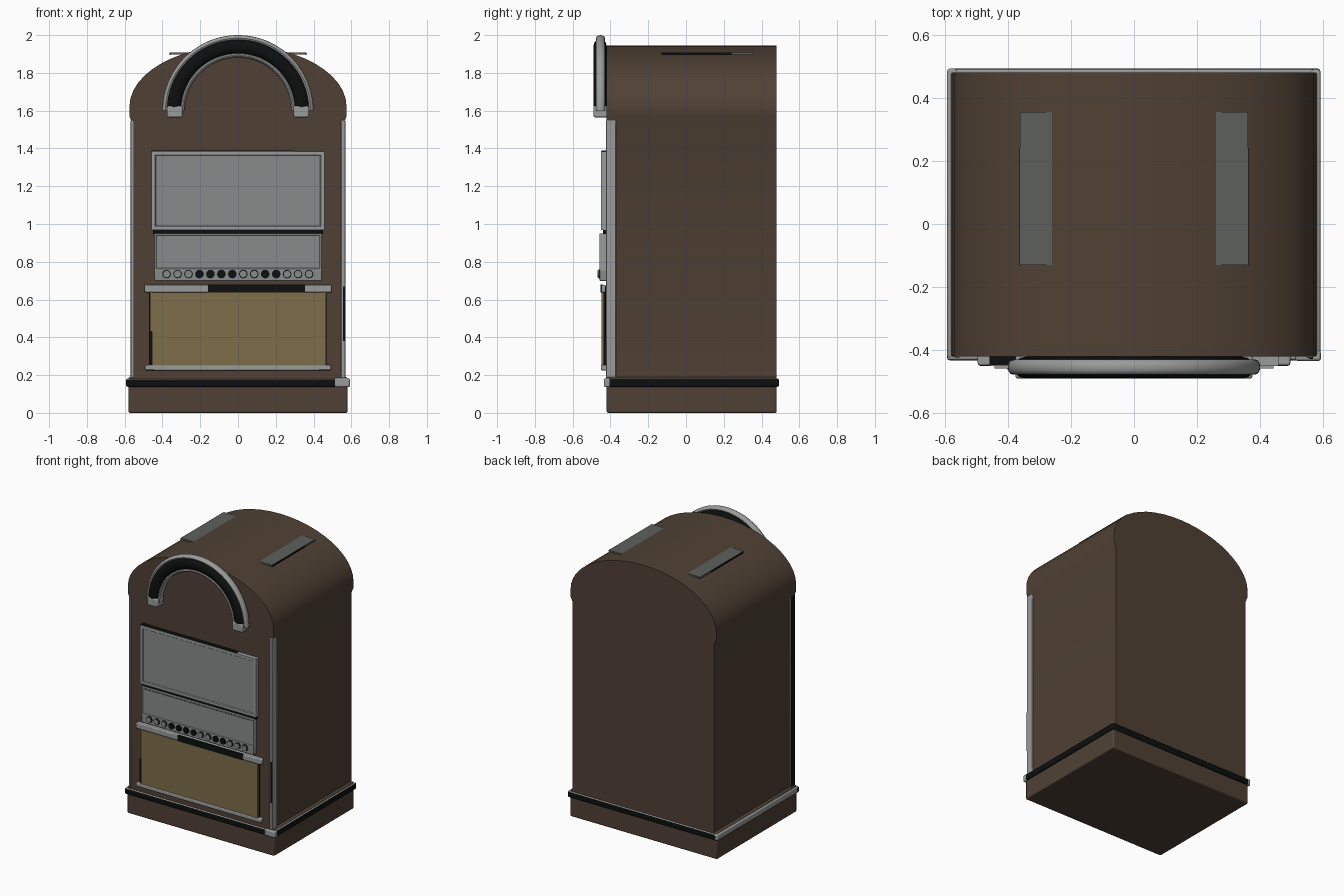
import bpy, bmesh, math
from mathutils import Vector

if "Cube" in bpy.data.objects:
    bpy.data.objects.remove(bpy.data.objects["Cube"])


def material(name, r, g, b):
    m = bpy.data.materials.new(name)
    m.diffuse_color = (r, g, b, 1)
    m.use_nodes = True
    m.node_tree.nodes["Principled BSDF"].inputs["Base Color"].default_value = m.diffuse_color
    return m


BROWN = material("brown cabinet", 0.080, 0.053, 0.035)
GRAY = material("gray panel", 0.25, 0.26, 0.255)
CHROME = material("light gray trim", 0.32, 0.33, 0.325)
SLATE = material("dark gray plate", 0.11, 0.118, 0.107)
BLACK = material("black trim", 0.004, 0.005, 0.005)
YELLOW = material("dull gold", 0.21, 0.155, 0.068)


def finish(name, bm, mats, bevel=0.0, smooth=True):
    bmesh.ops.recalc_face_normals(bm, faces=bm.faces)
    me = bpy.data.meshes.new(name)
    bm.to_mesh(me)
    bm.free()
    ob = bpy.data.objects.new(name, me)
    bpy.context.collection.objects.link(ob)
    for m in mats:
        me.materials.append(m)
    if bevel:
        mod = ob.modifiers.new("soft edge", 'BEVEL')
        mod.width = bevel
        mod.segments = 2
    if smooth:
        bpy.ops.object.select_all(action='DESELECT')
        ob.select_set(True)
        bpy.context.view_layer.objects.active = ob
        bpy.ops.object.shade_smooth_by_angle(angle=math.radians(35))
    return ob


def box(name, x, y, z, mat, bevel=0.0, top=None):
    """Box from (min, max) ranges, optionally with another top colour."""
    bm = bmesh.new()
    bmesh.ops.create_cube(bm, size=1)
    for v in bm.verts:
        v.co = Vector([(r[0] + r[1]) / 2 + c * (r[1] - r[0])
                       for c, r in zip(v.co, (x, y, z))])
    if top:
        bm.normal_update()
        for f in bm.faces:
            f.material_index = int(f.normal.z > 0.9)
    return finish(name, bm, [mat, top] if top else [mat], bevel)


def framed_panel(name, x, z, y_front, border, depth):
    """Panel whose front face is inset and pushed back."""
    bm = bmesh.new()
    bmesh.ops.create_cube(bm, size=1)
    for v in bm.verts:
        v.co = Vector((v.co.x * 2 * x, y_front if v.co.y < 0 else -0.41,
                       z[0] if v.co.z < 0 else z[1]))
    bm.normal_update()
    front = min(bm.faces, key=lambda f: f.calc_center_median().y)
    for f in bm.faces:
        f.material_index = 1
    front.material_index = 1
    bmesh.ops.inset_region(bm, faces=[front], thickness=border, depth=0)
    bmesh.ops.inset_region(bm, faces=[front], thickness=0.006, depth=-depth)
    front.material_index = 0
    return finish(name, bm, [GRAY, CHROME], 0.0, False)


def arch(name, radius, y, r_radial, r_depth, mat, steps=40, sides=12):
    """Half ring in the front plane with an elliptical section."""
    bm = bmesh.new()
    rings = []
    for i in range(steps + 1):
        a = math.pi * i / steps
        ring = []
        for j in range(sides):
            t = 2 * math.pi * j / sides
            r = radius + r_radial * math.cos(t)
            ring.append(bm.verts.new((r * math.cos(a), y + r_depth * math.sin(t),
                                      1.60 + r * math.sin(a))))
        rings.append(ring)
    for p, q in zip(rings, rings[1:]):
        for j in range(sides):
            k = (j + 1) % sides
            bm.faces.new((p[j], p[k], q[k], q[j]))
    bm.faces.new(rings[0])
    bm.faces.new(rings[-1])
    return finish(name, bm, [mat])


# Cabinet with a rounded crown that overhangs the sides slightly
half = [(0.558, 0.17), (0.558, 1.53), (0.575, 1.57)]
dome = [(0.575 * math.cos(math.pi * i / 24), 1.62 + 0.325 * math.sin(math.pi * i / 24))
        for i in range(25)]
outline = half + dome + [(-x, z) for x, z in reversed(half)]
bm = bmesh.new()
face = bm.faces.new([bm.verts.new((x, -0.42, z)) for x, z in outline])
ext = bmesh.ops.extrude_face_region(bm, geom=[face])
for g in ext["geom"]:
    if isinstance(g, bmesh.types.BMVert):
        g.co.y = 0.48
finish("cabinet", bm, [BROWN])

# Plinth
box("plinth", (-0.58, 0.58), (-0.42, 0.48), (0, 0.19), BROWN, 0.008)

# Band around the plinth
box("front_band", (-0.592, 0.53), (-0.432, -0.40), (0.138, 0.18), BLACK, 0.008, CHROME)
box("front_band_end", (0.51, 0.592), (-0.434, -0.40), (0.136, 0.184), CHROME, 0.008)
box("right_band", (0.56, 0.591), (-0.431, 0.491), (0.138, 0.182), BLACK, 0.008, CHROME)
box("left_band", (-0.592, -0.56), (-0.425, 0.492), (0.138, 0.182), CHROME, 0.008)
box("back_band", (-0.585, 0.59), (0.46, 0.492), (0.138, 0.18), BLACK, 0.008, CHROME)

# Upright corner strips
box("right_corner_strip", (0.545, 0.568), (-0.424, -0.37), (0.185, 1.55), CHROME, 0.004)
box("right_strip_shadow_inlay", (0.555, 0.567), (-0.428, -0.42), (0.38, 0.67), BLACK)
box("left_corner_strip", (-0.566, -0.552), (-0.424, -0.37), (0.185, 1.55), CHROME, 0.004)
box("left_strip_inlay", (-0.569, -0.560), (-0.418, -0.372), (0.19, 1.545), BLACK)

# Arched handle with two end sockets
arch("arch_core", 0.340, -0.455, 0.042, 0.035, BLACK)
arch("arch_outer_tube", 0.384, -0.453, 0.016, 0.024, CHROME)
arch("arch_inner_tube", 0.294, -0.453, 0.014, 0.024, CHROME)
for s in (-1, 1):
    cx = 0.335 * s
    box("arch_socket", (cx - 0.041, cx + 0.041), (-0.49, -0.41), (1.565, 1.625), CHROME, 0.008)

# Upper display and selection panels
framed_panel("display_panel", 0.457, (0.968, 1.385), -0.45, 0.026, 0.006)
box("display_top_edge", (-0.457, 0.3), (-0.447, -0.41), (1.383, 1.389), BLACK)
box("panel_gap", (-0.45, 0.45), (-0.44, -0.41), (0.948, 0.97), BLACK)
framed_panel("selection_panel", 0.442, (0.755, 0.95), -0.457, 0.010, 0.004)
box("button_bar", (-0.442, 0.442), (-0.457, -0.41), (0.698, 0.757), GRAY, 0.004)

# Row of buttons
for i in range(14):
    dark = i in (3, 4, 5, 6, 9, 10)
    for part, r, y0, mat in (("button_ring", 0.023, -0.462, BLACK),
                             ("button", 0.018, -0.468, BLACK if dark else GRAY)):
        bm = bmesh.new()
        bmesh.ops.create_cone(bm, cap_ends=True, segments=12, radius1=r, radius2=r, depth=0.02)
        for v in bm.verts:
            v.co = Vector((v.co.x - 0.378 + i * 0.058, y0 + 0.01 + v.co.z, 0.735 + v.co.y))
        finish(part, bm, [mat])

# Shelf with dark centre
box("shelf", (-0.495, 0.495), (-0.448, -0.41), (0.638, 0.678), CHROME, 0.006)
box("shelf_dark_inlay", (-0.16, 0.355), (-0.452, -0.44), (0.637, 0.679), BLACK)

# Lower door
box("door_backing", (-0.472, 0.468), (-0.437, -0.41), (0.25, 0.64), BLACK)
box("door_panel", (-0.455, 0.455), (-0.446, -0.43), (0.25, 0.638), YELLOW)
for s in (-1, 1):
    box("door_side_trim", (s * 0.461 - 0.006, s * 0.461 + 0.006), (-0.448, -0.43),
        (0.43 if s < 0 else 0.25, 0.64), YELLOW)
box("door_sill", (-0.492, 0.492), (-0.45, -0.41), (0.225, 0.253), CHROME, 0.006)

# Flat plates on the crown
for s in (-1, 1):
    cx = 0.305 * s
    box("roof_plate", (cx - 0.056, cx + 0.056), (-0.13, 0.355), (1.897, 1.909), SLATE)
    box("roof_plate_edge", (s * 0.360 - 0.002, s * 0.360 + 0.002), (-0.131, 0.24),
        (1.896, 1.908), BLACK)
